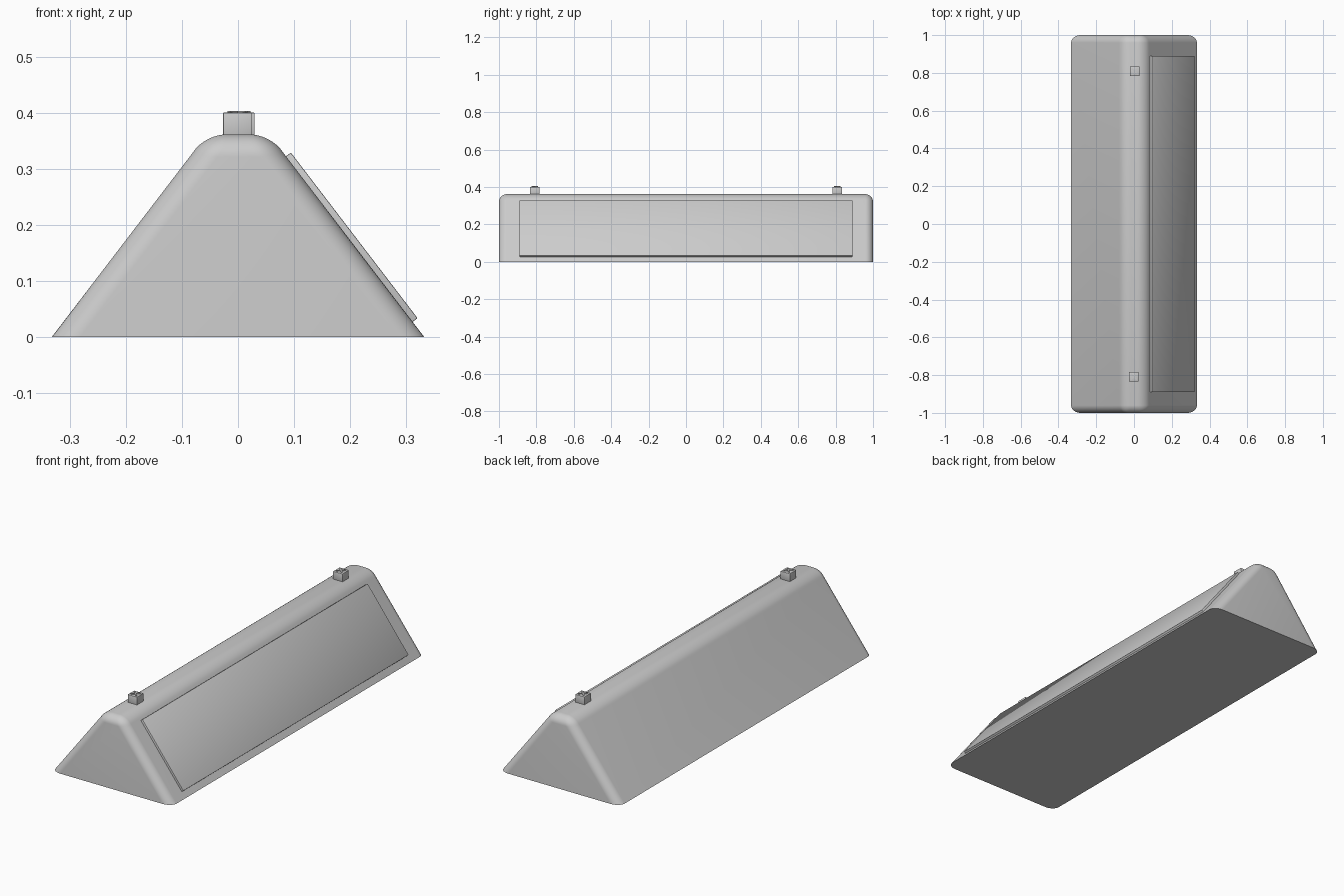
import bpy, bmesh, math
from mathutils import Vector, Matrix

if "Cube" in bpy.data.objects:
    bpy.data.objects.remove(bpy.data.objects["Cube"])

BASE_X, TOP_X, HEIGHT = 0.333, 0.056, 0.362


def finish(name, bm, smooth=False):
    bmesh.ops.recalc_face_normals(bm, faces=bm.faces)
    mesh = bpy.data.meshes.new(name)
    bm.to_mesh(mesh)
    bm.free()
    obj = bpy.data.objects.new(name, mesh)
    bpy.context.collection.objects.link(obj)
    if smooth:
        bpy.ops.object.select_all(action='DESELECT')
        obj.select_set(True)
        bpy.context.view_layer.objects.active = obj
        bpy.ops.object.shade_smooth_by_angle(angle=math.radians(35))
    return obj


def box(name, centre, size, rotation=None, bevel=0.0):
    bm = bmesh.new()
    bmesh.ops.create_cube(bm, size=1)
    bmesh.ops.scale(bm, vec=size, verts=bm.verts)
    if bevel:
        bmesh.ops.bevel(bm, geom=bm.edges[:], offset=bevel, segments=2,
                        profile=0.5, affect='EDGES')
    matrix = Matrix.Translation(centre)
    if rotation:
        matrix = matrix @ rotation
    bmesh.ops.transform(bm, matrix=matrix, verts=bm.verts)
    return finish(name, bm, bevel > 0)


# Body: trapezoid extruded along y, every edge above the base rounded
bm = bmesh.new()
profile = [(-BASE_X, 0), (BASE_X, 0), (TOP_X, HEIGHT), (-TOP_X, HEIGHT)]
face = bm.faces.new([bm.verts.new((x, -1, z)) for x, z in profile])
extruded = bmesh.ops.extrude_face_region(bm, geom=[face])["geom"]
bmesh.ops.translate(bm, vec=(0, 2, 0),
                    verts=[g for g in extruded if isinstance(g, bmesh.types.BMVert)])
bmesh.ops.recalc_face_normals(bm, faces=bm.faces)
upper = [e for e in bm.edges if max(v.co.z for v in e.verts) > 0.1]
bmesh.ops.bevel(bm, geom=upper, offset=0.04, segments=8, profile=0.5, affect='EDGES')
finish("wedge_body", bm, True)

# Side panel: thin plate lying on the right slope
slope = math.atan2(HEIGHT, BASE_X - TOP_X)
normal = Vector((math.sin(slope), 0, math.cos(slope)))
mid_z = 0.175
on_slope = Vector((BASE_X - mid_z / math.tan(slope), 0, mid_z))
box("side_panel", on_slope + normal * 0.001, (0.373, 1.78, 0.020),
    Matrix.Rotation(slope, 4, 'Y'), 0.002)

# Ridge studs with small raised bars on their tops
for side, x, y in (("front", -0.001, -0.808), ("back", 0.004, 0.808)):
    box(side + "_stud", (x, y, 0.379), (0.051, 0.051, 0.044), bevel=0.001)
    for i, angle in enumerate((45, -45)):
        box(f"{side}_stud_bar_{i}", (x, y, 0.402), (0.044, 0.007, 0.005),
            Matrix.Rotation(math.radians(angle), 4, 'Z'))
